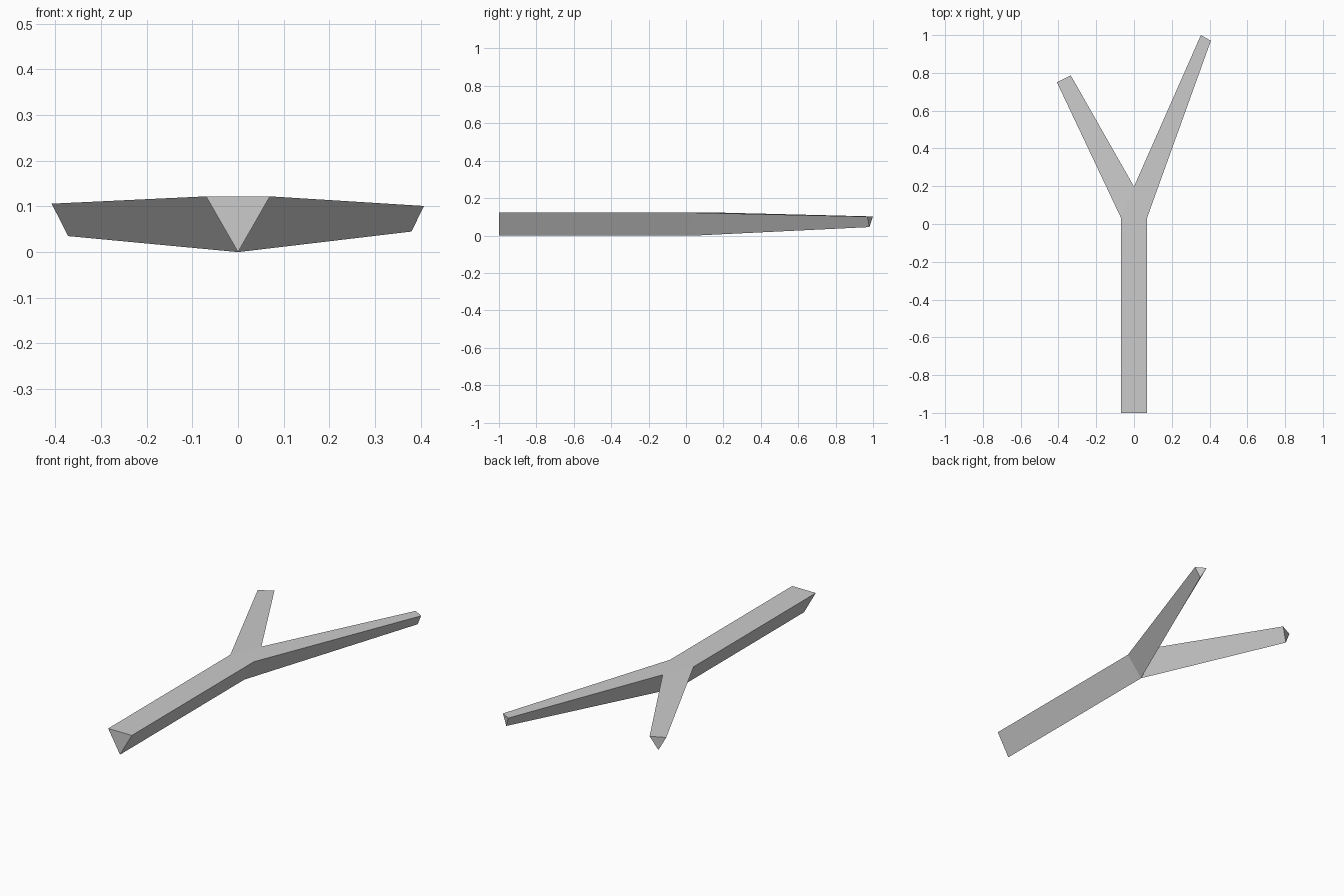
import bpy
import bmesh

cube = bpy.data.objects.get("Cube")
if cube:
    bpy.data.objects.remove(cube, do_unlink=True)

# Plain grey for the whole stick
grey = bpy.data.materials.new("light_grey")
grey.use_nodes = True
colour = (0.6, 0.6, 0.6, 1.0)
grey.diffuse_color = colour
grey.node_tree.nodes["Principled BSDF"].inputs["Base Color"].default_value = colour

HALF_WIDTH, TOP = 0.07, 0.122
bm = bmesh.new()


def ring(*points):
    return [bm.verts.new(p) for p in points]


def loft(start, end):
    """Three-sided tube from one triangular section to another, capped at the end."""
    for i in range(3):
        j = (i + 1) % 3
        bm.faces.new((start[i], start[j], end[j], end[i]))
    bm.faces.new(end)


# Fork joint: two shoulders, the crotch and the keel below
left, right, crotch, keel = ring(
    (HALF_WIDTH, 0.035, TOP), (-HALF_WIDTH, 0.035, TOP),
    (0, 0.198, TOP), (0, 0.055, 0))
bm.faces.new((left, right, crotch))

# Straight stem
loft([left, right, keel],
     ring((HALF_WIDTH, -1, TOP), (-HALF_WIDTH, -1, TOP), (0, -1, 0)))

# Long left prong
loft([left, crotch, keel],
     ring((0.407, 0.97, 0.101), (0.354, 1.0, 0.102), (0.38, 0.98, 0.045)))

# Short right prong
loft([right, crotch, keel],
     ring((-0.408, 0.75, 0.106), (-0.335, 0.787, 0.107), (-0.372, 0.765, 0.035)))

bmesh.ops.recalc_face_normals(bm, faces=bm.faces[:])
mesh = bpy.data.meshes.new("forked_stick")
bm.to_mesh(mesh)
bm.free()
mesh.materials.append(grey)
bpy.context.collection.objects.link(bpy.data.objects.new("forked_stick", mesh))
